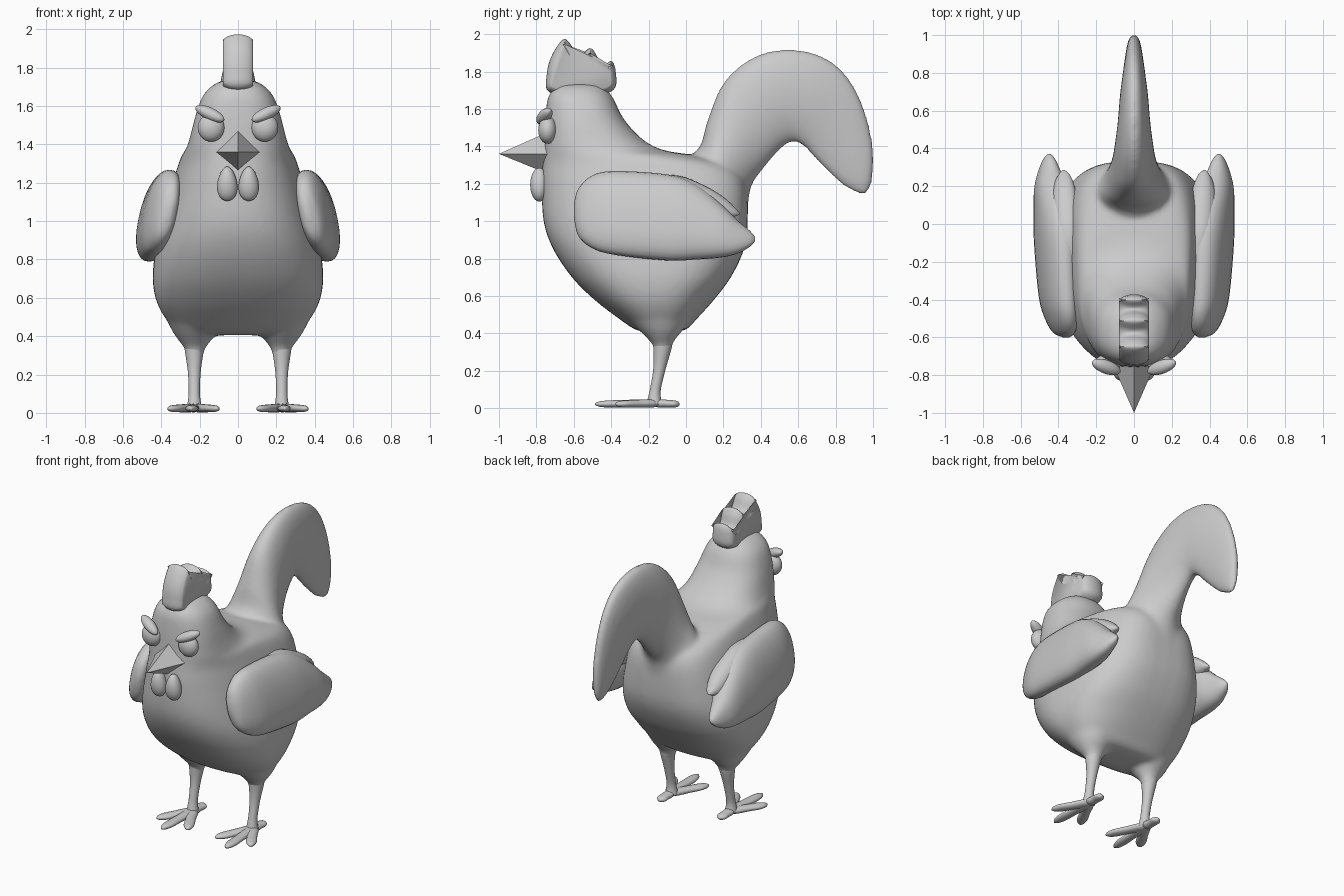
import bpy, bmesh, math
from mathutils import Vector, Matrix, Euler

if "Cube" in bpy.data.objects:
    bpy.data.objects.remove(bpy.data.objects["Cube"])


def spline(rows, n=4, closed=False):
    """Catmull-Rom interpolation of rows of numbers."""
    out, m = [], len(rows)
    get = (lambda i: rows[i % m]) if closed else (lambda i: rows[max(0, min(m - 1, i))])
    for i in range(m if closed else m - 1):
        a, b, c, d = get(i - 1), get(i), get(i + 1), get(i + 2)
        for k in range(n):
            t = k / n
            out.append([0.5 * (2 * q + (r - p) * t + (2 * p - 5 * q + 4 * r - s) * t * t
                               + (3 * q - p - 3 * r + s) * t ** 3)
                        for p, q, r, s in zip(a, b, c, d)])
    if not closed:
        out.append(list(rows[-1]))
    return out


def loft(bm, rings):
    vs = [[bm.verts.new(p) for p in r] for r in rings]
    n = len(vs[0])
    for a, b in zip(vs, vs[1:]):
        for i in range(n):
            j = (i + 1) % n
            bm.faces.new((a[i], a[j], b[j], b[i]))
    bm.faces.new(vs[0])
    bm.faces.new(vs[-1])


def oval(c, u, v, n=24, e=2.0, e_back=None):
    """Superellipse ring around c with half axes u and v."""
    pts = []
    for i in range(n):
        a = 2 * math.pi * i / n
        ca, sa = math.cos(a), math.sin(a)
        p = 2 / (e_back if e_back and sa > 0 else e)
        pts.append(Vector(c) + Vector(u) * math.copysign(abs(ca) ** p, ca)
                   + Vector(v) * math.copysign(abs(sa) ** p, sa))
    return pts


def ball(bm, loc, size, rot=(0, 0, 0)):
    bmesh.ops.create_uvsphere(bm, u_segments=32, v_segments=18, radius=1,
                              matrix=Matrix.LocRotScale(Vector(loc), Euler(rot), Vector(size)))


def finish(name, bm, mirror=False, smooth=True):
    bmesh.ops.recalc_face_normals(bm, faces=bm.faces)
    me = bpy.data.meshes.new(name)
    for f in bm.faces:
        f.smooth = smooth
    bm.to_mesh(me)
    bm.free()
    ob = bpy.data.objects.new(name, me)
    bpy.context.collection.objects.link(ob)
    if mirror:
        mod = ob.modifiers.new("mirror", 'MIRROR')
        mod.use_mirror_merge = False
    return ob


# Body: stacked rings (z, front y, back y, half width, squareness of the back)
bm = bmesh.new()
body = [(1.737, -.60, -.52, .04, 2.3), (1.722, -.69, -.45, .11, 2.3), (1.66, -.738, -.39, .18, 2.3),
        (1.55, -.752, -.335, .222, 2.3), (1.44, -.757, -.235, .25, 2.3), (1.38, -.76, -.12, .27, 2.3),
        (1.35, -.762, .06, .29, 2.6), (1.30, -.767, .24, .31, 3), (1.2, -.772, .32, .34, 3.2),
        (1.0, -.762, .33, .39, 3.2), (.85, -.71, .31, .43, 3), (.7, -.61, .24, .445, 2.8),
        (.58, -.49, .15, .425, 2.5), (.48, -.36, .06, .37, 2.5), (.42, -.27, 0, .31, 2.3),
        (.405, -.2, -.08, .2, 2.3)]
loft(bm, [oval((0, (f + b) / 2, z), (w, 0, 0), (0, (b - f) / 2, 0), 48, 2.4, e)
          for z, f, b, w, e in spline(body)])

# Tail: (upper y, z, lower y, z, half width)
tail = [(-.12, 1.28, .24, .9, .26), (.06, 1.38, .32, 1.04, .23), (.115, 1.54, .35, 1.19, .16),
        (.2, 1.74, .43, 1.3, .12), (.35, 1.872, .51, 1.39, .1), (.53, 1.92, .575, 1.425, .085),
        (.72, 1.887, .63, 1.4, .075), (.86, 1.78, .68, 1.345, .062), (.955, 1.6, .75, 1.27, .05),
        (1.005, 1.38, .84, 1.19, .038), (.998, 1.22, .91, 1.15, .024), (.97, 1.145, .95, 1.14, .008)]
loft(bm, [oval((0, (a + c) / 2, (b + d) / 2), (w, 0, 0), (0, (a - c) / 2, (b - d) / 2), 32)
          for a, b, c, d, w in spline(tail)])

# Thighs: (z, y, x radius, y radius)
thigh = [(.62, -.17, .16, .26), (.5, -.15, .15, .18), (.42, -.135, .115, .12),
         (.37, -.13, .08, .075), (.335, -.125, .055, .052), (.29, -.125, .045, .045)]
for s in (-1, 1):
    loft(bm, [oval((s * .225, y, z), (rx, 0, 0), (0, ry, 0)) for z, y, rx, ry in spline(thigh)])
ob = finish("body", bm)
m = ob.modifiers.new("merge", 'REMESH')
m.mode, m.voxel_size, m.use_smooth_shade = 'VOXEL', .014, True
m = ob.modifiers.new("soften", 'SMOOTH')
m.factor, m.iterations = .5, 14

# Shanks and feet
bm = bmesh.new()
shank = [(.42, -.125, .06), (.33, -.125, .05), (.22, -.14, .034), (.12, -.16, .029),
         (.07, -.168, .032), (.02, -.17, .042)]
loft(bm, [oval((.228, y, z), (r, 0, 0), (0, r, 0)) for z, y, r in spline(shank)])
for tx, ty in ((.245, -.485), (.36, -.375), (.105, -.40), (.23, -.035)):
    start = Vector((.23, -.16, .026))
    d = Vector((tx, ty, .022)) - start
    side = Vector((-d.y, d.x, 0)).normalized()
    rows = [(-.1, .015, .012), (.1, .034, .022), (.45, .032, .021), (.75, .034, .019),
            (.92, .022, .015), (1, .005, .005)]
    loft(bm, [oval(start + d * t, side * w, (0, 0, h), 16) for t, w, h in spline(rows)])
finish("leg", bm, True)

# Wings: (y, low z, high z, centre x, half thickness), leaning in at the top
bm = bmesh.new()
main = [(-.60, 1.02, 1.09, .37, .015), (-.575, .92, 1.175, .38, .05), (-.5, .855, 1.245, .395, .075),
        (-.38, .82, 1.268, .41, .09), (-.1, .79, 1.25, .42, .1), (.05, .795, 1.2, .42, .1),
        (.18, .805, 1.1, .425, .088), (.27, .825, 1.01, .43, .06), (.34, .862, .95, .43, .032),
        (.37, .895, .915, .43, .008)]
upper = [(-.25, 1.02, 1.24, .39, .05), (-.05, 1.0, 1.245, .395, .08), (.1, 1.0, 1.19, .39, .075),
         (.2, 1.01, 1.13, .385, .055), (.26, 1.025, 1.075, .38, .03), (.285, 1.035, 1.045, .38, .006)]
for rows in (main, upper):
    rings = [oval((x, y, (a + b) / 2), (t, 0, 0), (0, 0, (b - a) / 2), 28, 2.3)
             for y, a, b, x, t in spline(rows)]
    for r in rings:
        for p in r:
            p.x -= (p.z - 1.0) * .2
    loft(bm, rings)
finish("wing", bm, True)

# Comb: lobed outline (y, z) with rounded rims
outline = spline([(-.73, 1.69), (-.745, 1.78), (-.72, 1.88), (-.66, 1.97), (-.62, 1.95), (-.575, 1.88),
                  (-.515, 1.925), (-.48, 1.89), (-.45, 1.822), (-.4, 1.857), (-.376, 1.8),
                  (-.39, 1.70), (-.55, 1.66)], 5, True)
bm = bmesh.new()
rings = []
for k in range(-6, 7):
    a = k / 6 * math.pi / 2
    off = .032 * (1 - math.cos(a))
    ring = []
    for i, (y, z) in enumerate(outline):
        p, q = outline[i - 1], outline[(i + 1) % len(outline)]
        n = Vector((q[1] - p[1], p[0] - q[0])).normalized()
        ring.append((math.sin(a) * .052 + k / 6 * .027, y + n.x * off, z + n.y * off))
    rings.append(ring)
loft(bm, rings)
finish("comb", bm)

# Beak: faceted four-sided pyramid
bm = bmesh.new()
base = [bm.verts.new(p) for p in ((0, -.73, 1.48), (.118, -.73, 1.36), (0, -.73, 1.25), (-.118, -.73, 1.36))]
tip = bm.verts.new((0, -1, 1.36))
bm.faces.new(base)
for i in range(4):
    bm.faces.new((base[i], base[(i + 1) % 4], tip))
finish("beak", bm, smooth=False)

# Wattles, eyes and brows
bm = bmesh.new()
ball(bm, (.056, -.785, 1.195), (.052, .048, .09))
for v in bm.verts:
    v.co.x = .056 + (v.co.x - .056) * (1 - (v.co.z - 1.195) * 2.5)
finish("wattle", bm, True)
bm = bmesh.new()
ball(bm, (.14, -.74, 1.487), (.07, .05, .073))
finish("eye", bm, True)
bm = bmesh.new()
ball(bm, (.147, -.757, 1.56), (.086, .036, .032), (0, math.radians(-24), math.radians(20)))
finish("brow", bm, True)
